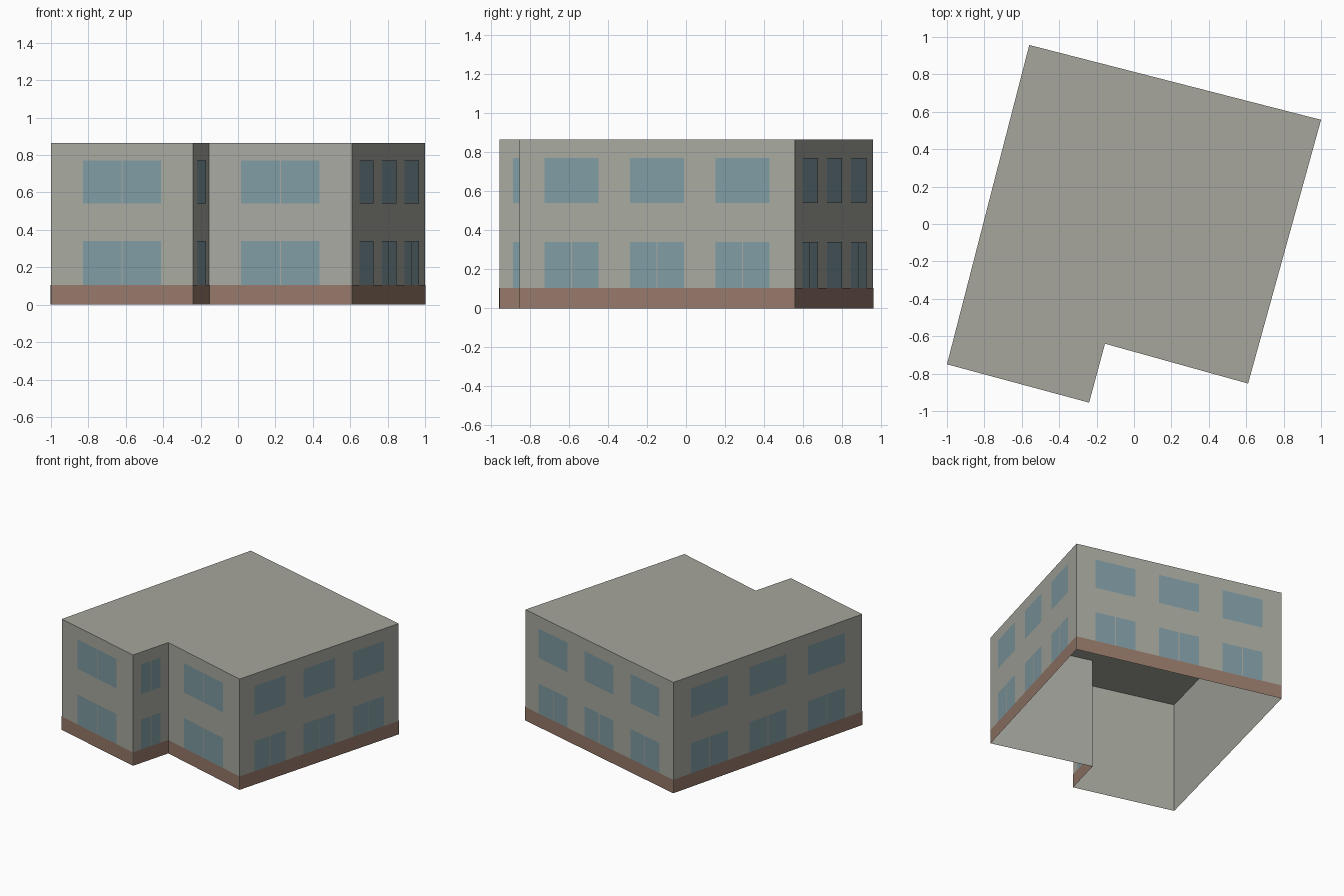
import bpy
import bmesh
from mathutils import Vector

cube = bpy.data.objects.get("Cube")
if cube:
    bpy.data.objects.remove(cube, do_unlink=True)


def material(name, rgb):
    mat = bpy.data.materials.new(name)
    mat.use_nodes = True
    color = (*rgb, 1)
    mat.diffuse_color = color
    mat.node_tree.nodes["Principled BSDF"].inputs["Base Color"].default_value = color
    return mat


WALL = material("wall grey", (0.39, 0.40, 0.352))
ROOF = material("roof grey", (0.38, 0.38, 0.34))
BASE = material("plinth brown", (0.305, 0.191, 0.144))
GLASS = material("window blue", (0.216, 0.328, 0.366))

HEIGHT = 0.865
PLINTH = 0.105
PROUD = 0.003      # how far plates stand off the wall
GAP = 0.006        # slit between paired panes
FLOORS = [(PLINTH, 0.34), (0.54, 0.77)]

# Stepped footprint, counter-clockwise from the front left corner
corners = [Vector(p) for p in ((-1, -0.75), (-0.24, -0.955), (-0.155, -0.64),
                               (0.61, -0.853), (1, 0.557), (-0.56, 0.957))]
walls = list(zip(corners, corners[1:] + corners[:1]))


def make_object(name, bm, *mats):
    mesh = bpy.data.meshes.new(name)
    bm.to_mesh(mesh)
    bm.free()
    obj = bpy.data.objects.new(name, mesh)
    for mat in mats:
        mesh.materials.append(mat)
    bpy.context.collection.objects.link(obj)
    return obj


def wall_rect(bm, wall, start, end, z0, z1, offset=0.0):
    """Outward-facing rectangle between two distances along a wall."""
    a, b = wall
    along = (b - a).normalized()
    out = Vector((along.y, -along.x)) * offset
    p, q = a + along * start + out, a + along * end + out
    return bm.faces.new([bm.verts.new((v.x, v.y, z)) for v, z in
                         ((p, z0), (q, z0), (q, z1), (p, z1))])


# Building shell, open underneath, with a flat roof
bm = bmesh.new()
for wall in walls:
    wall_rect(bm, wall, 0, (wall[1] - wall[0]).length, 0, HEIGHT)
roof = bm.faces.new([bm.verts.new((c.x, c.y, HEIGHT)) for c in corners])
roof.material_index = 1
bmesh.ops.remove_doubles(bm, verts=bm.verts, dist=0.0001)
make_object("building_shell", bm, WALL, ROOF)

# Plinth band around the foot of the walls
bm = bmesh.new()
for wall in walls:
    wall_rect(bm, wall, 0, (wall[1] - wall[0]).length, 0, PLINTH, PROUD)
make_object("plinth", bm, BASE)

# Windows: one per floor on the short front walls, three on the long walls
for i, wall in enumerate(walls):
    length = (wall[1] - wall[0]).length
    short = i < 3
    centres, half = ([0.5], 0.275) if short else ([0.19, 0.5, 0.81], 0.098)
    bm = bmesh.new()
    for floor, (z0, z1) in enumerate(FLOORS):
        for c in centres:
            left, mid, right = ((c + k * half) * length for k in (-1, 0, 1))
            if short or floor == 0:
                wall_rect(bm, wall, left, mid - GAP / 2, z0, z1, PROUD)
                wall_rect(bm, wall, mid + GAP / 2, right, z0, z1, PROUD)
            else:
                wall_rect(bm, wall, left, right, z0, z1, PROUD)
    side = ("front_wing", "step", "front_recess", "right", "back", "left")[i]
    make_object(side + "_windows", bm, GLASS)
